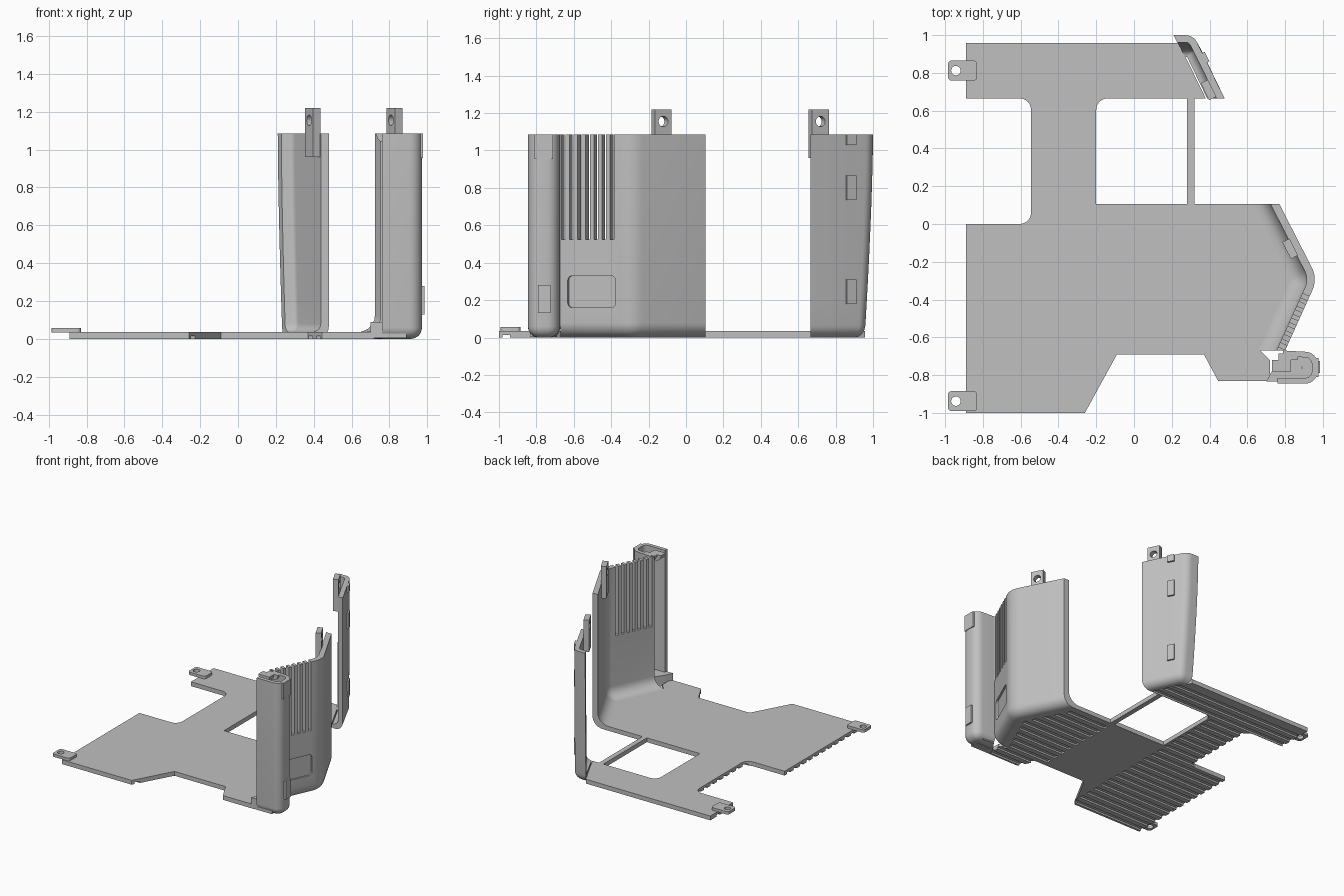
import bpy, bmesh, math
from mathutils import Vector, Matrix

if "Cube" in bpy.data.objects:
    bpy.data.objects.remove(bpy.data.objects["Cube"])

GREY = bpy.data.materials.new("light_grey_plastic")
GREY.use_nodes = True
GREY.diffuse_color = (0.53, 0.53, 0.53, 1)
GREY.node_tree.nodes["Principled BSDF"].inputs["Base Color"].default_value = (0.53, 0.53, 0.53, 1)

TOP = 1.085    # wall height
FLOOR = 0.035  # floor thickness


def finish(bm, name):
    bmesh.ops.recalc_face_normals(bm, faces=bm.faces)
    me = bpy.data.meshes.new(name)
    bm.to_mesh(me)
    bm.free()
    me.materials.append(GREY)
    ob = bpy.data.objects.new(name, me)
    bpy.context.collection.objects.link(ob)
    me.shade_smooth()
    me.set_sharp_from_angle(angle=math.radians(32))
    return ob


def rounded(pts, radii):
    """Polyline with the corners listed in radii replaced by arcs."""
    out, n = [], len(pts)
    for i, p in enumerate(pts):
        p = Vector(p)
        if i not in radii:
            out.append(p)
            continue
        a = (Vector(pts[i - 1]) - p).normalized()
        b = (Vector(pts[(i + 1) % n]) - p).normalized()
        half = a.angle(b) / 2
        r = radii[i]
        centre = p + (a + b).normalized() * (r / math.sin(half))
        s = p + a * (r / math.tan(half)) - centre
        e = p + b * (r / math.tan(half)) - centre
        turn = math.atan2(s.x * e.y - s.y * e.x, s.dot(e))
        for k in range(7):
            out.append(centre + Matrix.Rotation(turn * k / 6, 2) @ s)
    return out


def add_prism(bm, pts, z0, z1, mat=None):
    """Extrude a flat outline from z0 to z1, optionally placed by a matrix."""
    lo = [bm.verts.new((p[0], p[1], z0)) for p in pts]
    hi = [bm.verts.new((p[0], p[1], z1)) for p in pts]
    n = len(pts)
    faces = [bm.faces.new(lo[::-1]), bm.faces.new(hi)]
    for i in range(n):
        j = (i + 1) % n
        faces.append(bm.faces.new((lo[i], lo[j], hi[j], hi[i])))
    bmesh.ops.recalc_face_normals(bm, faces=faces)
    if mat:
        bmesh.ops.transform(bm, matrix=mat, verts=lo + hi)


def rect(x0, x1, y0, y1):
    return [(x0, y0), (x1, y0), (x1, y1), (x0, y1)]


def prism(name, pts, z0, z1, mat=None):
    bm = bmesh.new()
    add_prism(bm, pts, z0, z1, mat)
    return finish(bm, name)


def circle(x, y, r, n=20):
    return [(x + r * math.cos(2 * math.pi * k / n), y + r * math.sin(2 * math.pi * k / n)) for k in range(n)]


def cut(ob, bm):
    """Subtract the cutter mesh from the object."""
    cutter = finish(bm, "cutter")
    cutter.hide_render = True
    mod = ob.modifiers.new("cut", "BOOLEAN")
    mod.operation, mod.solver, mod.object = "DIFFERENCE", "EXACT", cutter
    deps = bpy.context.evaluated_depsgraph_get()
    me = bpy.data.meshes.new_from_object(ob.evaluated_get(deps))
    ob.modifiers.clear()
    ob.data = me
    bpy.data.objects.remove(cutter)
    me.shade_smooth()
    me.set_sharp_from_angle(angle=math.radians(32))


def sweep(name, path, profile, start=None, end=None, warp=None):
    """Carry a closed (inset, height) profile along the outer wall line."""
    bm, rings, n = bmesh.new(), [], len(path)
    for i, p in enumerate(path):
        a = (path[i] - path[i - 1]).normalized() if i else None
        b = (path[i + 1] - path[i]).normalized() if i < n - 1 else None
        d = ((a or b) + (b or a)).normalized()
        normal = Vector((d.y, -d.x))
        step = normal / (normal.dot(Vector((b or a).yx) * Vector((1, -1))))
        cap = start if i == 0 else end if i == n - 1 else None
        if cap:
            step = Vector(cap) / Vector(cap).dot(normal)
        ring = []
        for inset, z in profile:
            q = p + step * inset
            co = Vector((q.x, q.y, z))
            ring.append(bm.verts.new(warp(co) if warp else co))
        rings.append(ring)
    m = len(profile)
    for r, s in zip(rings, rings[1:]):
        for k in range(m):
            bm.faces.new((r[k], r[(k + 1) % m], s[(k + 1) % m], s[k]))
    bm.faces.new(rings[0])
    bm.faces.new(rings[-1][::-1])
    return finish(bm, name)


def arc(cx, cz, r, a0, a1, n=7):
    return [(cx + r * math.cos(math.radians(a0 + (a1 - a0) * k / n)),
             cz + r * math.sin(math.radians(a0 + (a1 - a0) * k / n))) for k in range(n + 1)]


def wall_profile(t, r_out, r_in):
    """Upright wall curving into the floor."""
    return ([(0, TOP)] + arc(r_out, r_out, r_out, 180, 270)
            + [(t + r_in, 0)] + arc(t + r_in, FLOOR + r_in, r_in, 270, 180) + [(t, TOP)])


def wall_frame(a, b, y):
    """Frame on a wall line at height 0: X along it, Y inward, Z up."""
    a, b = Vector(a), Vector(b)
    d = (b - a).normalized()
    p = a + (b - a) * ((y - a.y) / (b.y - a.y))
    return Matrix(((d.x, d.y, 0, p.x), (d.y, -d.x, 0, p.y), (0, 0, 1, 0), (0, 0, 0, 1)))


# Floor plate, with the window and the grooves underneath cut out
outline = rounded([(-0.89, -1), (-0.26, -1), (-0.09, -0.69), (0.37, -0.69), (0.445, -0.83),
                   (0.72, -0.83), (0.72, -0.72), (0.668, -0.67), (0.839, -0.29), (0.635, 0.105),
                   (0.32, 0.105), (0.32, 0.665), (0.38, 0.665), (0.28, 0.87), (0.235, 0.957),
                   (-0.89, 0.957), (-0.89, 0.665), (-0.545, 0.665), (-0.545, 0), (-0.89, 0)],
                  {17: 0.06, 18: 0.06})
floor = prism("floor", outline, 0, FLOOR)
bm = bmesh.new()
add_prism(bm, rounded(rect(-0.2, 0.28, 0.105, 0.665), {3: 0.06}), -0.1, 0.1)
for k in range(23):
    y = -0.96 + 0.0825 * k
    spans = [(-1, 0.4)] if y > 0.69 else [(-1, -0.22)] + ([(0.3, 0.9)] if y < 0.08 else [])
    for x0, x1 in spans:
        add_prism(bm, rect(x0, x1, y - 0.02, y + 0.02), -0.02, 0.014)
cut(floor, bm)

# Flat screw tabs on the floor
for name, y in (("front_floor_tab", -0.938), ("back_floor_tab", 0.812)):
    tab = prism(name, rounded(rect(-0.985, -0.83, y - 0.053, y + 0.053), {0: 0.02, 1: 0.02, 2: 0.02, 3: 0.02}),
                FLOOR - 0.001, 0.057)
    bm = bmesh.new()
    add_prism(bm, circle(-0.943, y, 0.025), 0, 0.1)
    cut(tab, bm)

# Main side wall, with vent slots and a shallow rounded recess
A, B, C = (0.77, 0.105), (0.972, -0.29), (0.80, -0.67)
side_wall = sweep("side_wall", rounded([A, B, C], {1: 0.14}), wall_profile(0.042, 0.08, 0.085),
                  (-1, 0), (-1, 0))
bm = bmesh.new()
for k in range(7):
    add_prism(bm, rect(-0.012, 0.012, -0.05, 0.07), 0.525, 1.2, wall_frame(B, C, -0.395 - 0.0435 * k))
face = wall_frame(B, C, -0.505) @ Matrix.Rotation(math.radians(90), 4, "X")
add_prism(bm, rounded(rect(-0.14, 0.14, 0.16, 0.33), {i: 0.025 for i in range(4)}), -0.014, 0.05, face)
cut(side_wall, bm)

# Back corner post, leaning outward towards the top
def lean(co):
    k = max(0, 1 - co.z / TOP) ** 1.5 * (co.y - 0.665) / 0.335
    return co + Vector((0.025, -0.045, 0)) * k

D, E, F = (0.21, 1.0), (0.315, 1.0), (0.48, 0.665)
profile = wall_profile(0.038, 0.065, 0.045)
dense = [(0, TOP - (TOP - 0.065) * k / 8) for k in range(8)] + profile[1:-1]
dense += [(0.038, 0.08 + (TOP - 0.08) * k / 8) for k in range(1, 9)]
sweep("back_post", rounded([D, E, F], {1: 0.07}), dense, (0.5, -1), (-1, 0), lean)

# Front corner post: hollow, open towards the inside
post_path = rounded([(0.79, -0.67), (0.972, -0.68), (0.972, -0.845), (0.76, -0.845)], {1: 0.065, 2: 0.065})
sweep("front_post", post_path,
      [(0, TOP)] + arc(0.06, 0.06, 0.06, 180, 270) + [(0.08, 0), (0.08, 0.09), (0.03, 0.09), (0.03, TOP)])
prism("front_post_base", [(0.70, -0.835), (0.89, -0.835), (0.89, -0.70), (0.79, -0.69), (0.74, -0.76)], 0.004, 0.09)

# Half-round clips at the top of the front post
clip = [(0.78 + x, z) for x, z in arc(0, TOP, 0.05, 180, 360, 12)]
for name, x0, y0 in (("front_post_clip", 0.0, -0.78), ("front_post_clip_arm", 0.035, -0.72)):
    m = Matrix.Translation((x0, y0, 0)) @ Matrix.Rotation(math.radians(90), 4, "X")
    prism(name, clip, -0.06 if x0 == 0 else -0.035, 0, m)

# Upright screw tabs inside the walls
for name, a, b, y in (("side_wall_tab", A, B, -0.105), ("back_post_tab", E, F, 0.735)):
    m = wall_frame(a, b, y)
    tab = prism(name, rect(-0.05, 0.05, 0.036, 0.078), 0.96, 1.22, m)
    bm = bmesh.new()
    add_prism(bm, circle(0, 1.155, 0.028), -0.2, 0.1, m @ Matrix.Rotation(math.radians(90), 4, "X"))
    cut(tab, bm)

# Raised catches on the outer faces
for k, (z0, z1) in enumerate(((0.18, 0.31), (0.735, 0.865), (1.03, TOP))):
    prism(f"back_post_catch_{k + 1}", rect(-0.028, 0.028, -0.014, 0.01), z0, z1, wall_frame(E, F, 0.88))
prism("front_post_catch", rect(0.96, 0.985, -0.79, -0.725), 0.13, 0.28)
prism("front_post_top_catch", rect(0.96, 0.977, -0.81, -0.71), 0.955, TOP)
